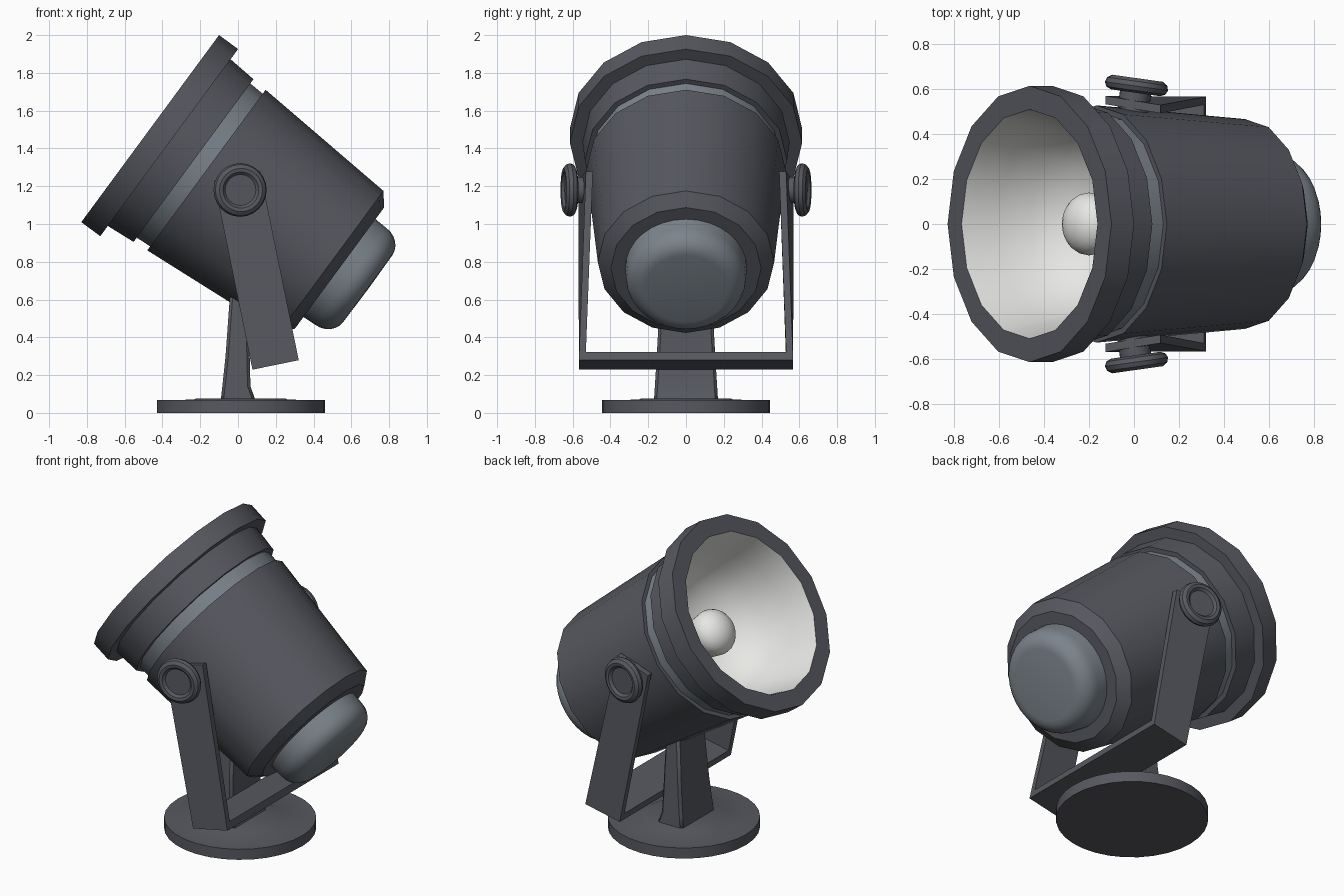
import bpy, bmesh, math
from mathutils import Vector

if "Cube" in bpy.data.objects:
    bpy.data.objects.remove(bpy.data.objects["Cube"])


def material(name, rgb):
    m = bpy.data.materials.new(name)
    m.diffuse_color = (*rgb, 1)
    m.use_nodes = True
    m.node_tree.nodes["Principled BSDF"].inputs["Base Color"].default_value = m.diffuse_color
    return m


DARK = material("dark grey metal", (0.095, 0.10, 0.118))
STEEL = material("light steel grey", (0.20, 0.23, 0.26))
WHITE = material("reflector white", (0.80, 0.80, 0.78))


def finish(name, bm, mat, angle=35):
    me = bpy.data.meshes.new(name)
    bm.to_mesh(me)
    bm.free()
    me.materials.append(mat)
    ob = bpy.data.objects.new(name, me)
    bpy.context.collection.objects.link(ob)
    bpy.ops.object.select_all(action='DESELECT')
    ob.select_set(True)
    bpy.context.view_layer.objects.active = ob
    bpy.ops.object.shade_smooth_by_angle(angle=math.radians(angle))
    return ob


def lathe(name, profile, mat, origin, axis, sides):
    """Turn (radius, distance) points around an axis through origin."""
    q = Vector(axis).to_track_quat('Z', 'Y')
    bm = bmesh.new()
    rings = []
    for r, d in profile:
        n = 1 if r == 0 else sides
        rings.append([bm.verts.new(Vector(origin) + q @ Vector(
            (r * math.cos(2 * math.pi * k / sides), r * math.sin(2 * math.pi * k / sides), d)))
            for k in range(n)])
    for a, b in zip(rings, rings[1:]):
        for k in range(sides):
            j = (k + 1) % sides
            if len(a) == 1:
                bm.faces.new((a[0], b[j], b[k]))
            elif len(b) == 1:
                bm.faces.new((a[k], a[j], b[0]))
            else:
                bm.faces.new((a[k], a[j], b[j], b[k]))
    return finish(name, bm, mat)


def loft(name, sections, mat):
    """Skin a row of four-point sections and cap both ends."""
    bm = bmesh.new()
    rings = [[bm.verts.new(p) for p in s] for s in sections]
    for a, b in zip(rings, rings[1:]):
        for k in range(4):
            j = (k + 1) % 4
            bm.faces.new((a[k], a[j], b[j], b[k]))
    bm.faces.new(rings[0])
    bm.faces.new(rings[-1])
    bmesh.ops.recalc_face_normals(bm, faces=bm.faces)
    return finish(name, bm, mat, 30)


# Lamp head, turned around the tilted axis from the front rim backwards
HEAD = (-0.465, 0, 1.505)
BACK = (0.805, 0, -0.593)
lathe("lamp_rim", [(0.51, 0), (0.615, 0), (0.615, 0.125), (0.548, 0.125),
                   (0.535, 0.285), (0.49, 0.285)], DARK, HEAD, BACK, 16)
lathe("trim_band", [(0.507, 0.28), (0.502, 0.375)], STEEL, HEAD, BACK, 16)
lathe("lamp_body", [(0.49, 0.37), (0.528, 0.37), (0.467, 1.19), (0.398, 1.245),
                    (0, 1.245)], DARK, HEAD, BACK, 16)

# Rounded cap on the back of the head
cap = [(0.322, 1.24), (0.318, 1.32)]
for i in range(1, 7):
    t = math.radians(15 * i)
    cap.append((0.218 + 0.10 * math.cos(t), 1.32 + 0.11 * math.sin(t)))
lathe("back_cap", cap + [(0, 1.433)], STEEL, HEAD, BACK, 32)

# Reflector bowl (listed back to front so that it faces inwards) and bulb
lathe("reflector", [(0, 0.59), (0.14, 0.58), (0.25, 0.54), (0.36, 0.45), (0.43, 0.32),
                    (0.47, 0.17), (0.495, 0.06), (0.51, 0)], WHITE, HEAD, BACK, 16)
bulb = [(0, 0.22)]
for i in range(1, 7):
    t = math.radians(15 * i)
    bulb.append((0.14 * math.sin(t), 0.33 - 0.11 * math.cos(t)))
lathe("bulb", bulb + [(0.12, 0.45), (0.09, 0.58)], WHITE, HEAD, BACK, 24)

# Side knobs, leaning with the taper of the body
KNOB = [(0.07, 0), (0.07, 0.085), (0.11, 0.085), (0.133, 0.095), (0.142, 0.115), (0.135, 0.136),
        (0.115, 0.15), (0.096, 0.147), (0.082, 0.132), (0, 0.132)]
for side, label in ((1, "back"), (-1, "front")):
    lathe("knob_" + label, KNOB, DARK, (-0.005, side * 0.5, 1.18), (0.14, side, 0), 24)


# U-shaped bracket: s runs down the arm from the pivot, w across its width
def arm_point(s, w, y):
    return (0.01 + 0.2 * s + 0.98 * w, y, 1.18 - 0.98 * s + 0.2 * w)


W = 0.125


def arm_top(side):
    return [arm_point(-0.075, w, side * y)
            for w, y in ((-W, 0.57), (W, 0.53), (W, 0.493), (-W, 0.533))]


def arm_corner(side):
    return [arm_point(s, w, side * y) for s, w, y in
            ((0.945, -W, 0.567), (0.945, W, 0.567), (0.90, W, 0.53), (0.90, -W, 0.53))]


loft("bracket", [arm_top(1), arm_corner(1), arm_corner(-1), arm_top(-1)], DARK)

# Neck, flared at the foot
neck = loft("neck", [[(x0, -hy, z), (x1, -hy, z), (x1, hy, z), (x0, hy, z)]
                     for z, x0, x1, hy in ((0.06, -0.092, 0.095, 0.17),
                                           (0.14, -0.083, 0.066, 0.165),
                                           (0.30, -0.066, 0.062, 0.155),
                                           (0.66, -0.040, 0.055, 0.135))], DARK)
bevel = neck.modifiers.new("soft_edges", 'BEVEL')
bevel.width = 0.015
bevel.limit_method = 'ANGLE'

# Round base plate with a shallow raised centre
lathe("base_plate", [(0, 0), (0.445, 0), (0.445, 0.068), (0.25, 0.07), (0.235, 0.077),
                     (0, 0.077)], DARK, (0.015, 0, 0), (0, 0, 1), 32)
